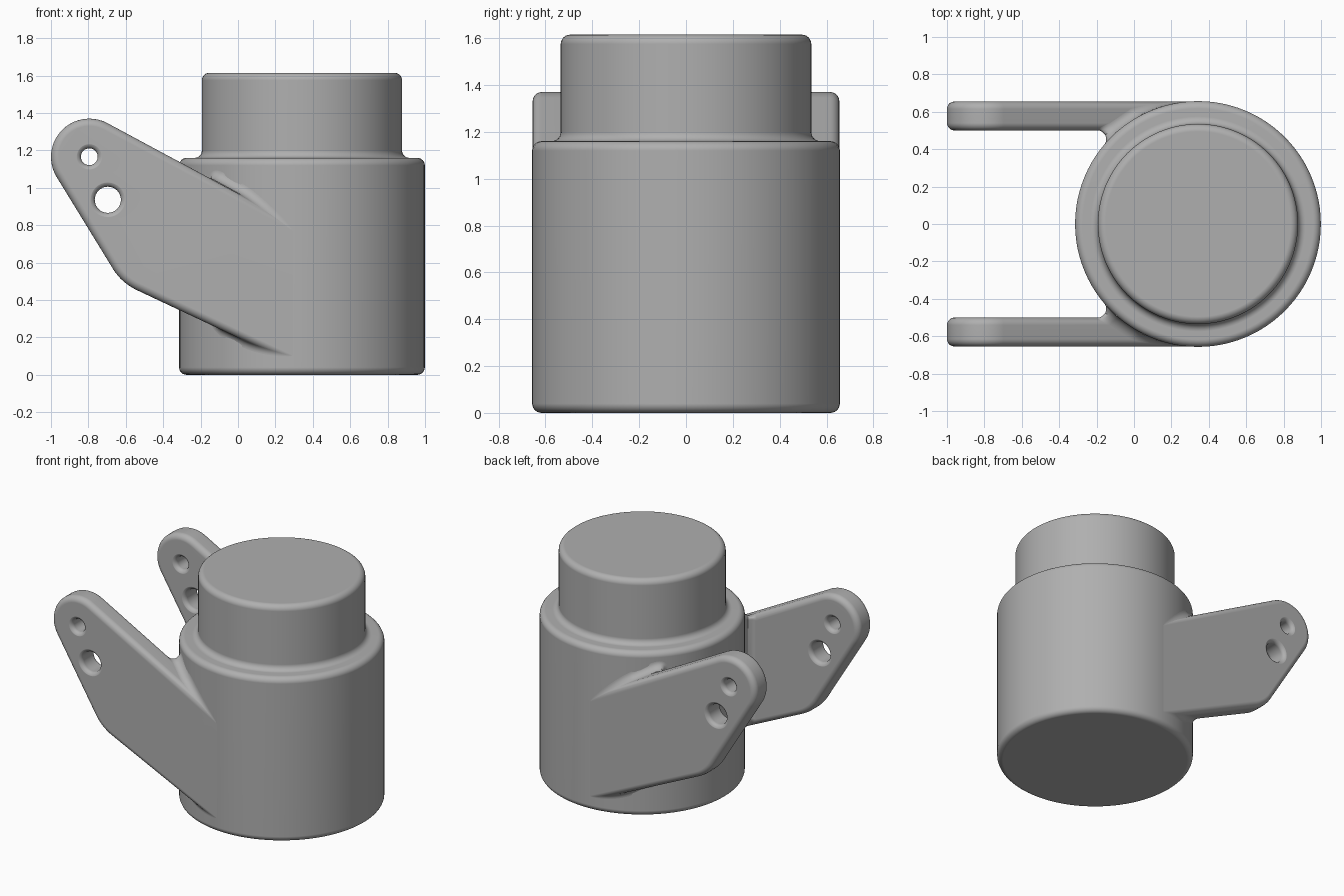
import bpy, bmesh
from math import sin, cos, pi, sqrt, radians
from mathutils import Vector

if "Cube" in bpy.data.objects:
    bpy.data.objects.remove(bpy.data.objects["Cube"])

CX, R, TOP_R = 0.342, 0.657, 0.535     # canister centre and radii
Y_IN, Y_OUT = 0.50, 0.655              # arm thickness range
E, F = 0.04, 0.045                     # edge rounding and fillet radius

grey = bpy.data.materials.new("grey")
grey.diffuse_color = (0.43, 0.43, 0.43, 1)
grey.use_nodes = True
grey.node_tree.nodes["Principled BSDF"].inputs["Base Color"].default_value = grey.diffuse_color


def arc(cx, cy, r, a0, a1, n=6):
    return [(cx + r * cos(radians(a0 + (a1 - a0) * i / n)),
             cy + r * sin(radians(a0 + (a1 - a0) * i / n))) for i in range(n + 1)]


def lathe(bm, profile, place, segs):
    """Revolve (radius, height) pairs; place maps (u, v, height) to a point."""
    rings = [[bm.verts.new(place(r * cos(2 * pi * i / segs), r * sin(2 * pi * i / segs), h))
              for i in range(segs)] for r, h in profile]
    for a, b in zip(rings, rings[1:]):
        for i in range(segs):
            j = (i + 1) % segs
            bm.faces.new((a[i], a[j], b[j], b[i]))
    bm.faces.new(rings[0])
    bm.faces.new(rings[-1])


def finish(bm, name):
    bmesh.ops.recalc_face_normals(bm, faces=bm.faces)
    me = bpy.data.meshes.new(name)
    bm.to_mesh(me)
    bm.free()
    me.materials.append(grey)
    ob = bpy.data.objects.new(name, me)
    bpy.context.collection.objects.link(ob)
    return ob


def mirror_y(ob):
    m = ob.modifiers.new("mirror", 'MIRROR')
    m.use_axis = (False, True, False)
    m.use_mirror_merge = False


def smooth(ob):
    bpy.ops.object.select_all(action='DESELECT')
    ob.select_set(True)
    bpy.context.view_layer.objects.active = ob
    bpy.ops.object.convert(target='MESH')
    bpy.ops.object.shade_smooth_by_angle(angle=radians(35))
    w = ob.modifiers.new("weighted", 'WEIGHTED_NORMAL')
    w.keep_sharp = True


# Sloping upper and lower edges of the arm
def top_z(x):
    return 1.04 - 0.542 * (x + 0.126)


def low_z(x):
    return 0.4465 - 0.47 * (x + 0.527)


# Stepped canister with rounded edges
bm = bmesh.new()
profile = (arc(R - E, E, E, -90, 0) + arc(R - E, 1.16 - E, E, 0, 90)
           + arc(TOP_R + E, 1.16 + E, E, 270, 180)
           + arc(TOP_R - E, 1.615 - E, E, 0, 90))
lathe(bm, profile, lambda u, v, h: (CX + u, v, h), 96)
smooth(finish(bm, "canister"))

# Arm plate: round tip, two sloping edges, rounded lower corner
outline = arc(-0.795, 1.165, 0.205, 61.5, 211.6, 20)
p0, p1, p2 = Vector((-0.668, 0.566)), Vector((-0.622, 0.491)), Vector((-0.538, 0.4517))
for i in range(9):
    t = i / 8
    outline.append(tuple(p0 * (1 - t) ** 2 + p1 * 2 * t * (1 - t) + p2 * t * t))
outline += [(CX, low_z(CX)), (CX, top_z(CX))]
bm = bmesh.new()
face = bm.faces.new([bm.verts.new((x, -Y_IN, z)) for x, z in outline])
ext = bmesh.ops.extrude_face_region(bm, geom=[face], use_keep_orig=True)
bmesh.ops.translate(bm, vec=(0, Y_IN - Y_OUT, 0),
                    verts=[g for g in ext["geom"] if isinstance(g, bmesh.types.BMVert)])
arms = finish(bm, "arms")
bev = arms.modifiers.new("bevel", 'BEVEL')
bev.width, bev.segments = E, 5
bev.limit_method, bev.angle_limit = 'ANGLE', radians(70)

# Flared pin holes
bm = bmesh.new()
f = 0.03
for hx, hz, r in ((-0.795, 1.166, 0.045), (-0.696, 0.936, 0.07)):
    prof = ([(r + f, 0.45)] + arc(r + f, Y_IN - 0.001 + f, f, 270, 180, 5)
            + arc(r + f, Y_OUT + 0.001 - f, f, 180, 90, 5) + [(r + f, 0.70)])
    lathe(bm, prof, lambda u, v, h: (hx + u, -h, hz + v), 32)
cutter = finish(bm, "hole_cutter")
cutter.hide_render = True
cut = arms.modifiers.new("holes", 'BOOLEAN')
cut.operation, cut.solver, cut.object = 'DIFFERENCE', 'EXACT', cutter
mirror_y(arms)
smooth(arms)
bpy.data.objects.remove(cutter)

# Fillet rolled all round the joint between arm and canister:
# outer top corner, inner top corner, inner lower corner, outer lower corner
TOP, LOW = (top_z, -0.542, 1), (low_z, -0.47, -1)
STEPS = [5 * i for i in range(18)]
inner_steps = STEPS[::2] + [90]
path = ([(TOP, 1, a) for a in reversed(STEPS)] + [(TOP, -1, a) for a in inner_steps]
        + [(LOW, -1, a) for a in reversed(inner_steps)] + [(LOW, 1, a) for a in STEPS])
bm = bmesh.new()
rows = []
for (edge, slope, side), out, angle in path:
    ca, sa = cos(radians(angle)), sin(radians(angle))
    normal = Vector((-slope, 0, 1)).normalized() * side
    corner_y = Y_OUT - E if out > 0 else Y_IN + E
    y = corner_y + out * (E + F) * sa
    x = CX - sqrt(max((R + F) ** 2 - y * y, 0))
    offset = -E + (E + F) * ca
    c = Vector((x, -y, edge(x) + side * offset * sqrt(1 + slope ** 2)))
    to_arm = -(normal * ca + Vector((0, -out * sa, 0)))
    to_wall = (Vector((CX, 0, c.z)) - c).normalized()
    rows.append([bm.verts.new(c + F * to_arm.lerp(to_wall, k / 6).normalized())
                 for k in range(7)])
for a, b in zip(rows, rows[1:]):
    for k in range(6):
        bm.faces.new((a[k], b[k], b[k + 1], a[k + 1]))
bm.normal_update()
# Face the strip outward: the row at the start of the top edge must look up
if bm.faces[:][17 * 6].normal.z < 0:
    bmesh.ops.reverse_faces(bm, faces=bm.faces[:])
me = bpy.data.meshes.new("joint_fillets")
bm.to_mesh(me)
bm.free()
me.materials.append(grey)
joint = bpy.data.objects.new("joint_fillets", me)
bpy.context.collection.objects.link(joint)
mirror_y(joint)
smooth(joint)
